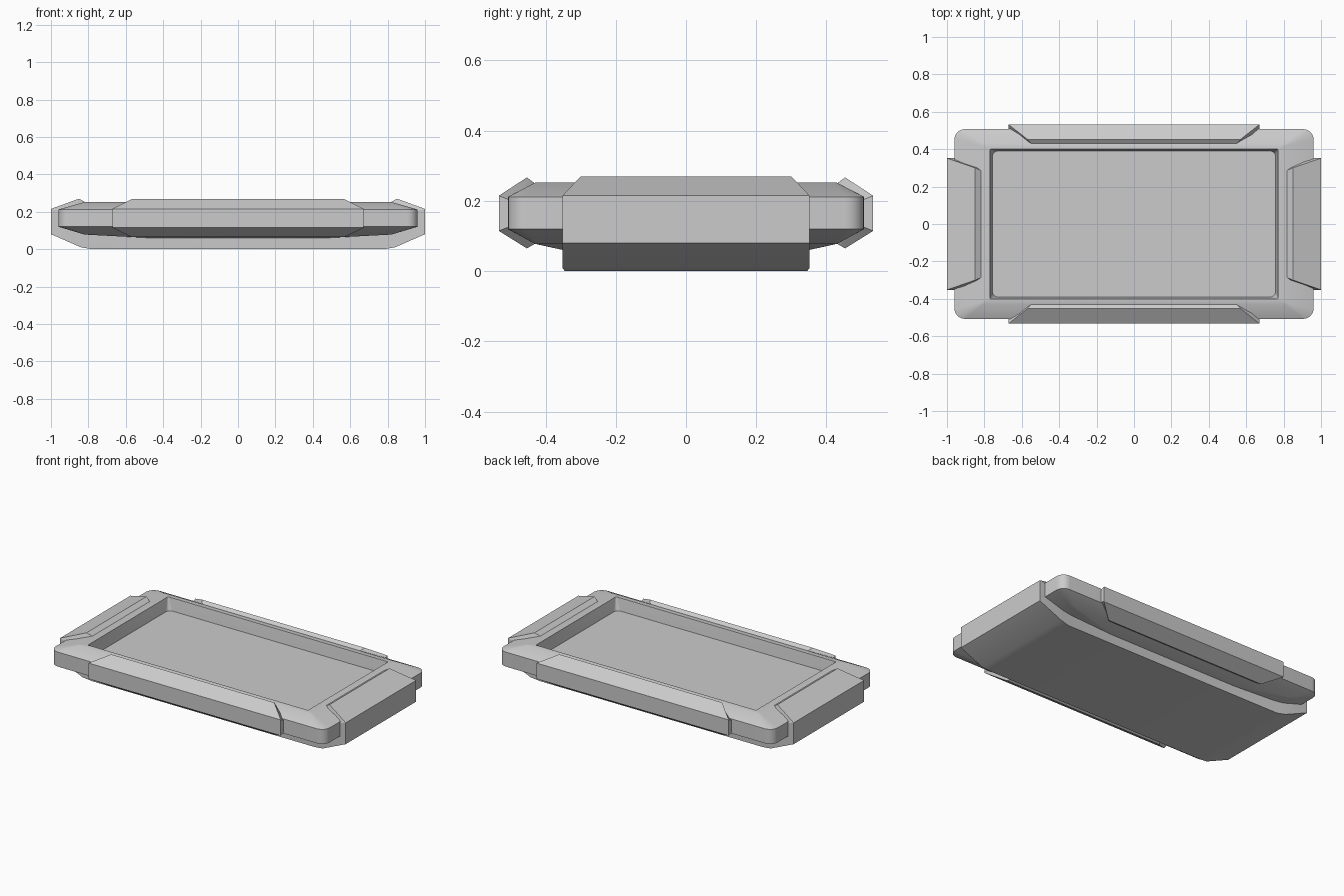
import bpy, bmesh, math

if "Cube" in bpy.data.objects:
    bpy.data.objects.remove(bpy.data.objects["Cube"])


def finish(bm, name, angle=25):
    bmesh.ops.recalc_face_normals(bm, faces=bm.faces[:])
    me = bpy.data.meshes.new(name)
    bm.to_mesh(me)
    bm.free()
    ob = bpy.data.objects.new(name, me)
    bpy.context.collection.objects.link(ob)
    bpy.ops.object.select_all(action='DESELECT')
    bpy.context.view_layer.objects.active = ob
    ob.select_set(True)
    bpy.ops.object.shade_smooth_by_angle(angle=math.radians(angle))
    return ob


def rounded_rect(hx, hy, r, n=6):
    pts = []
    for q, (sx, sy) in enumerate([(1, 1), (-1, 1), (-1, -1), (1, -1)]):
        for i in range(n + 1):
            a = math.pi / 2 * (q + i / n)
            pts.append((sx * (hx - r) + r * math.cos(a), sy * (hy - r) + r * math.sin(a)))
    return pts


def lofted(name, rings):
    """Loft rounded rectangles (half x, half y, radius, z), capping both ends."""
    bm = bmesh.new()
    loops = [[bm.verts.new((x, y, z)) for x, y in rounded_rect(hx, hy, r)]
             for hx, hy, r, z in rings]
    for a, b in zip(loops, loops[1:]):
        for i in range(len(a)):
            j = (i + 1) % len(a)
            bm.faces.new((a[i], a[j], b[j], b[i]))
    bm.faces.new(loops[0])
    bm.faces.new(loops[-1])
    return finish(bm, name)


def shell(name, stations, place):
    """Thick strip: stations are (outer u, outer z, inner u, inner z, half width)."""
    bm = bmesh.new()
    rows = []
    for uo, zo, ui, zi, w in stations:
        rows.append([bm.verts.new(place(u, v, z)) for u, v, z in
                     ((uo, -w, zo), (uo, w, zo), (ui, w, zi), (ui, -w, zi))])
    for a, b in zip(rows, rows[1:]):
        for i in range(4):
            j = (i + 1) % 4
            bm.faces.new((a[i], a[j], b[j], b[i]))
    bm.faces.new(rows[0])
    bm.faces.new(rows[-1])
    return finish(bm, name)


# Tray body: bulged underside, chamfered rim, recessed floor
lofted("tray_body", [
    (0.40, 0.33, 0.01, 0.056),
    (0.82, 0.43, 0.01, 0.078),
    (0.96, 0.507, 0.055, 0.12),
    (0.96, 0.507, 0.055, 0.212),
    (0.82, 0.43, 0.01, 0.252),
    (0.77, 0.40, 0.005, 0.252),
    (0.757, 0.39, 0.03, 0.175),
])

# Cradle strap wrapping under the body and over both ends
half = [
    (0.815, 0.25, 0.81, 0.24, 0.285),
    (0.85, 0.27, 0.83, 0.235, 0.30),
    (1.0, 0.215, 0.945, 0.20, 0.352),
    (1.0, 0.08, 0.945, 0.12, 0.352),
    (0.84, 0.01, 0.81, 0.082, 0.352),
    (0.78, 0.0, 0.76, 0.078, 0.345),
]
mirrored = [(-a, b, -c, d, w) for a, b, c, d, w in reversed(half)]
shell("cradle_strap", half + mirrored, lambda u, v, z: (u, v, z))

# Edge clips on the front and back
clip = [
    (0.43, 0.25, 0.425, 0.24, 0.55),
    (0.453, 0.267, 0.44, 0.235, 0.57),
    (0.533, 0.215, 0.495, 0.20, 0.672),
    (0.533, 0.115, 0.495, 0.13, 0.672),
    (0.453, 0.065, 0.44, 0.095, 0.57),
    (0.43, 0.078, 0.425, 0.09, 0.55),
]
for name, s in (("front_clip", -1), ("back_clip", 1)):
    shell(name, clip, lambda u, v, z, s=s: (v, s * u, z))
